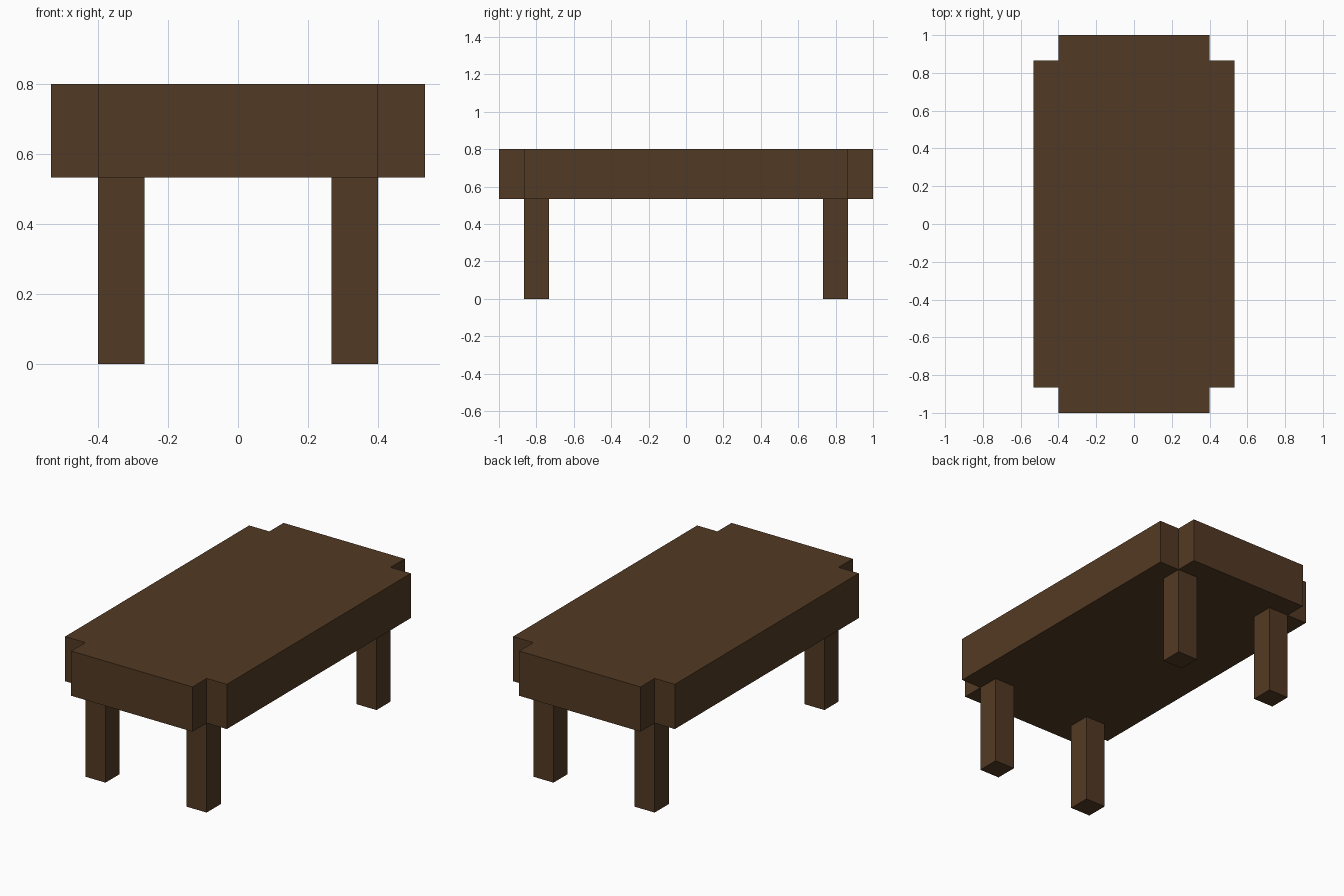
import bpy
import bmesh

if "Cube" in bpy.data.objects:
    bpy.data.objects.remove(bpy.data.objects["Cube"])

U = 2 / 15  # one block of the model's grid

wood = bpy.data.materials.new("dark brown wood")
wood.diffuse_color = (0.086, 0.042, 0.017, 1)
wood.use_nodes = True
wood.node_tree.nodes["Principled BSDF"].inputs["Base Color"].default_value = wood.diffuse_color


def extrude_profile(name, points, z0, z1):
    """Closed prism from a counter-clockwise outline."""
    bm = bmesh.new()
    base = bm.faces.new([bm.verts.new((x, y, z0)) for x, y in points])
    top = bmesh.ops.extrude_face_region(bm, geom=[base], use_keep_orig=True)
    for v in top["geom"]:
        if isinstance(v, bmesh.types.BMVert):
            v.co.z = z1
    bmesh.ops.recalc_face_normals(bm, faces=bm.faces)
    mesh = bpy.data.meshes.new(name)
    bm.to_mesh(mesh)
    bm.free()
    mesh.materials.append(wood)
    obj = bpy.data.objects.new(name, mesh)
    bpy.context.collection.objects.link(obj)
    return obj


# Thick table top with a square notch at each corner
ox, oy = 4 * U, 7.5 * U   # outer half sizes
ix, iy = 3 * U, 6.5 * U   # half sizes at the notches
outline = [(ix, -oy), (ix, -iy), (ox, -iy), (ox, iy), (ix, iy), (ix, oy),
           (-ix, oy), (-ix, iy), (-ox, iy), (-ox, -iy), (-ix, -iy), (-ix, -oy)]
extrude_profile("table_top", outline, 4 * U, 6 * U)

# Four square legs, outer corners meeting the notch corners
for side, sx in (("left", -1), ("right", 1)):
    for end, sy in (("front", -1), ("back", 1)):
        cx, cy, h = sx * 2.5 * U, sy * 6 * U, U / 2
        square = [(cx - h, cy - h), (cx + h, cy - h), (cx + h, cy + h), (cx - h, cy + h)]
        extrude_profile(f"{end}_{side}_leg", square, 0, 4 * U)
